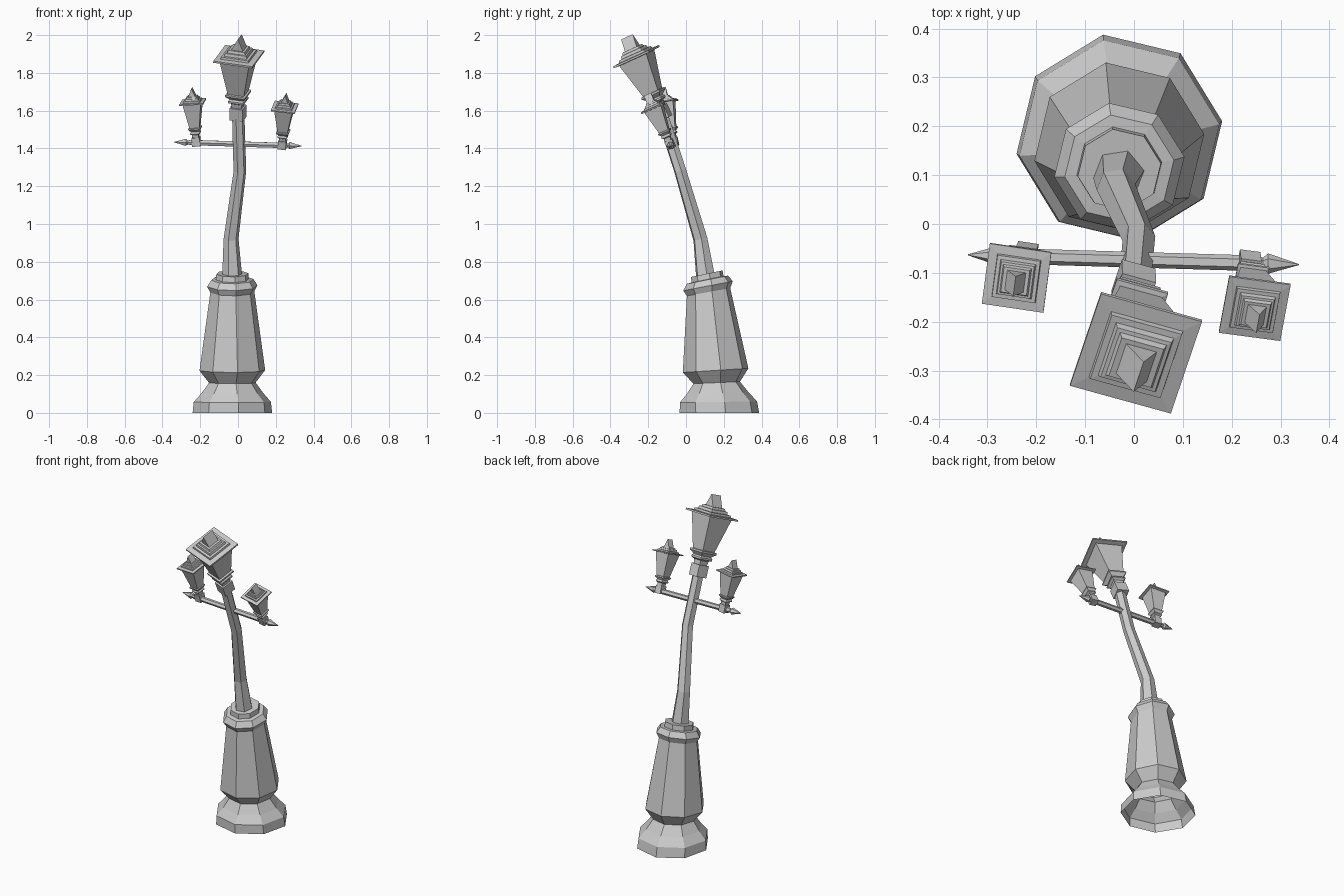
import bpy
import math
from mathutils import Matrix, Vector

if "Cube" in bpy.data.objects:
    bpy.data.objects.remove(bpy.data.objects["Cube"])


def make_mesh(name, verts, faces, matrix=Matrix()):
    mesh = bpy.data.meshes.new(name)
    mesh.from_pydata([matrix @ Vector(v) for v in verts], [], faces)
    obj = bpy.data.objects.new(name, mesh)
    bpy.context.collection.objects.link(obj)
    return obj


def loft(name, rings, sides, matrix=Matrix(), phase=0.0, cap_start=True, cap_end=True):
    """Skin polygon rings given as (x, y, z, radius, forward tilt in degrees)."""
    verts, faces = [], []
    for x, y, z, r, tilt in rings:
        m = Matrix.Translation((x, y, z)) @ Matrix.Rotation(math.radians(tilt), 4, 'X')
        for i in range(sides):
            a = math.radians(phase) + 2 * math.pi * i / sides
            verts.append(m @ Vector((r * math.cos(a), r * math.sin(a), 0)))
    for k in range(len(rings) - 1):
        for i in range(sides):
            j = (i + 1) % sides
            a, b = k * sides, (k + 1) * sides
            faces.append((a + i, a + j, b + j, b + i))
    if cap_start:
        faces.append(tuple(reversed(range(sides))))
    if cap_end:
        faces.append(tuple(range(len(verts) - sides, len(verts))))
    return make_mesh(name, verts, faces, matrix)


def axis_matrix(origin, direction, spin=0.0, scale=(1, 1, 1)):
    q = Vector((0, 0, 1)).rotation_difference(Vector(direction))
    return (Matrix.Translation(origin) @ q.to_matrix().to_4x4()
            @ Matrix.Rotation(math.radians(spin), 4, 'Z') @ Matrix.Diagonal((*scale, 1)))


def square_loft(name, profile, matrix):
    """Square section from (height, half width) points."""
    rings = [(0, 0, t, h * math.sqrt(2), 0) for t, h in profile]
    return loft(name, rings, 4, matrix, 45)


# Lantern parts, measured from the centre of the roof plate
COLLAR = [(-0.36, 0.036), (-0.29, 0.036)]
FOOT = [(-0.30, 0.026), (-0.265, 0.03), (-0.257, 0.043), (-0.247, 0.043),
        (-0.238, 0.036), (-0.218, 0.055), (-0.208, 0.055), (-0.205, 0.042)]
BODY = [(-0.21, 0.044), (0.0, 0.083)]
ROOF = [(-0.006, 0.085), (-0.004, 0.108), (0.006, 0.108), (0.008, 0.077), (0.02, 0.075),
        (0.021, 0.062), (0.036, 0.058), (0.037, 0.05), (0.05, 0.045)]


def lantern(prefix, plate, base, spin, scale):
    m = axis_matrix(plate, Vector(plate) - Vector(base), spin, scale)
    for part, profile in (("collar", COLLAR), ("foot", FOOT), ("body", BODY), ("roof", ROOF)):
        square_loft(f"{prefix}_{part}", profile, m)
    # wedge-shaped finial with its ridge running front to back
    h, lo, hi = 0.035, 0.045, 0.117
    make_mesh(f"{prefix}_finial",
              [(-h, -h, lo), (h, -h, lo), (h, h, lo), (-h, h, lo), (0.004, -h, hi), (0.004, h, hi)],
              [(3, 2, 1, 0), (0, 1, 4), (2, 3, 5), (1, 2, 5, 4), (3, 0, 4, 5)], m)


# Leaning eight-sided pedestal, open underneath
pedestal = [(0, 0.213), (0.058, 0.207), (0.105, 0.165), (0.16, 0.125), (0.225, 0.176),
            (0.64, 0.118), (0.672, 0.135), (0.705, 0.113), (0.707, 0.088), (0.737, 0.086)]
loft("pedestal", [(-0.03, 0.177 - 0.09 * z, z, r, 16 * z) for z, r in pedestal],
     8, phase=9, cap_start=False)

# Crooked pole
loft("pole", [(-0.03, 0.106, 0.70, 0.055, 10), (-0.037, 0.076, 0.92, 0.04, 14),
              (0.01, -0.03, 1.28, 0.034, 18), (0.0, -0.14, 1.62, 0.033, 22)], 6, phase=9)

# Crossarm with pointed ends
left, right = Vector((-0.34, -0.063, 1.434)), Vector((0.338, -0.083, 1.413))
arm = [(-0.339, 0.001), (-0.275, 0.021), (-0.265, 0.012), (-0.25, 0.016)]
arm += [(-t, r) for t, r in reversed(arm)]
loft("crossarm", [(0, 0, t, r, 0) for t, r in arm], 6,
     axis_matrix((left + right) / 2, right - left), 30)

# One large and two small lanterns
lantern("top_lantern", (0.004, -0.263, 1.885), (0.0, -0.14, 1.617), -17, (1, 1, 1))
SMALL = (0.59, 0.59, 0.66)
lantern("left_lantern", (-0.24, -0.11, 1.645), (-0.22, -0.062, 1.43), -8, SMALL)
lantern("right_lantern", (0.247, -0.172, 1.617), (0.235, -0.08, 1.415), -9, SMALL)
